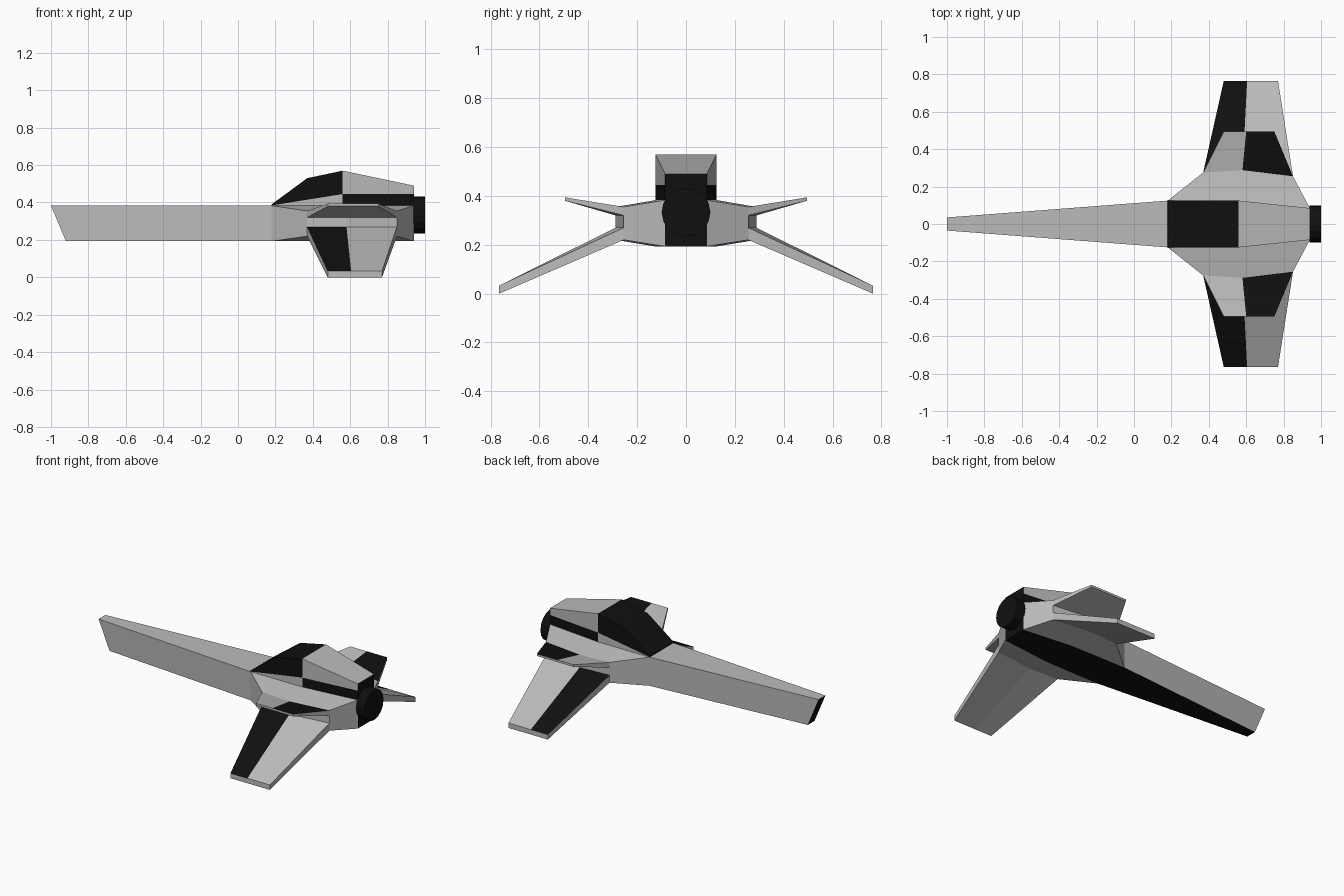
import bpy, bmesh, math

if "Cube" in bpy.data.objects:
    bpy.data.objects.remove(bpy.data.objects["Cube"])


def material(name, value):
    m = bpy.data.materials.new(name)
    m.diffuse_color = (value, value, value, 1)
    m.use_nodes = True
    m.node_tree.nodes["Principled BSDF"].inputs["Base Color"].default_value = m.diffuse_color
    return m


GREY, BLACK = material("grey", 0.5), material("black", 0.005)


def finish(name, bm):
    bmesh.ops.remove_doubles(bm, verts=bm.verts, dist=0.0005)
    bmesh.ops.recalc_face_normals(bm, faces=bm.faces)
    mesh = bpy.data.meshes.new(name)
    bm.to_mesh(mesh)
    bm.free()
    mesh.materials.append(GREY)
    mesh.materials.append(BLACK)
    ob = bpy.data.objects.new(name, mesh)
    bpy.context.collection.objects.link(ob)
    return ob


def loft(name, rings, black=(), black_caps=()):
    """Skin rings of points; 'black' lists the side strips painted black."""
    bm = bmesh.new()
    rows = [[bm.verts.new(p) for p in ring] for ring in rings]
    n = len(rows[0])
    for a, b in zip(rows, rows[1:]):
        for i in range(n):
            j = (i + 1) % n
            f = bm.faces.new((a[i], a[j], b[j], b[i]))
            f.material_index = int(i in black)
    for k, row in enumerate((rows[0], rows[-1])):
        f = bm.faces.new(row)
        f.material_index = int(k in black_caps)
    return finish(name, bm)


def mirrored(half):
    """Close a +y half section by mirroring it to -y."""
    return half + [(x, -y, z) for x, y, z in reversed(half)]


def hull_ring(x, top, side, low=0.22):
    return mirrored([(x, top, 0.383), (x, side, 0.355),
                     (x, side, low), (x, top, 0.193)])


def plain_ring(x_top, x_low, y):
    return mirrored([(x_top, y, 0.383), (x_top, y, 0.383),
                     (x_low, y, 0.193), (x_low, y, 0.193)])


# Long nose and faceted body with a black belly
loft("hull", [plain_ring(-1.0, -0.92, 0.035),
              plain_ring(0.18, 0.18, 0.125),
              hull_ring(0.37, 0.125, 0.275),
              hull_ring(0.58, 0.123, 0.288),
              hull_ring(0.85, 0.094, 0.255),
              plain_ring(0.94, 0.94, 0.085)],
     black=(3,), black_caps=(0, 1))


def cabin_ring(x, y, mid, top):
    return mirrored([(x, y, 0.383), (x, y, mid), (x, y, top)])


# Black wedge canopy over a grey sill
loft("canopy", [cabin_ring(0.18, 0.125, 0.384, 0.39),
                cabin_ring(0.37, 0.125, 0.415, 0.53),
                cabin_ring(0.56, 0.125, 0.445, 0.57)],
     black=(1, 2, 3), black_caps=(0,))

# Tapering engine cover with black side bands
loft("engine_cover", [cabin_ring(0.56, 0.125, 0.445, 0.57),
                      cabin_ring(0.94, 0.085, 0.445, 0.49)],
     black=(0, 4), black_caps=(1,))


def wing(name, s, root_z, tip_z, tip_y, tip_x, black):
    xs, ys = (0.37, 0.58, 0.85), (0.275, 0.288, 0.255)

    def ring(xs, ys, zs):
        pts = [(x, s * y) for x, y in zip(xs, ys)]
        return ([(x, y, zs[1]) for x, y in pts]
                + [(x, y, zs[0]) for x, y in reversed(pts)])

    loft(name, [ring(xs, ys, root_z), ring(tip_x, (tip_y,) * 3, tip_z)], black)


# Short raised upper wings and long drooping lower wings
for s, side in ((-1, "near"), (1, "far")):
    wing("upper_wing_" + side, s, (0.32, 0.355), (0.38, 0.394), 0.495,
         (0.48, 0.60, 0.75), (1,))
    wing("lower_wing_" + side, s, (0.22, 0.27), (0.0, 0.033), 0.765,
         (0.48, 0.605, 0.77), (0,))

# Round black exhaust
circle = [(0.1 * math.cos(a), 0.333 + 0.1 * math.sin(a))
          for a in (math.tau * i / 16 for i in range(16))]
loft("exhaust", [[(x, y, z) for y, z in circle] for x in (0.938, 1.0)],
     black=range(16), black_caps=(0, 1))
